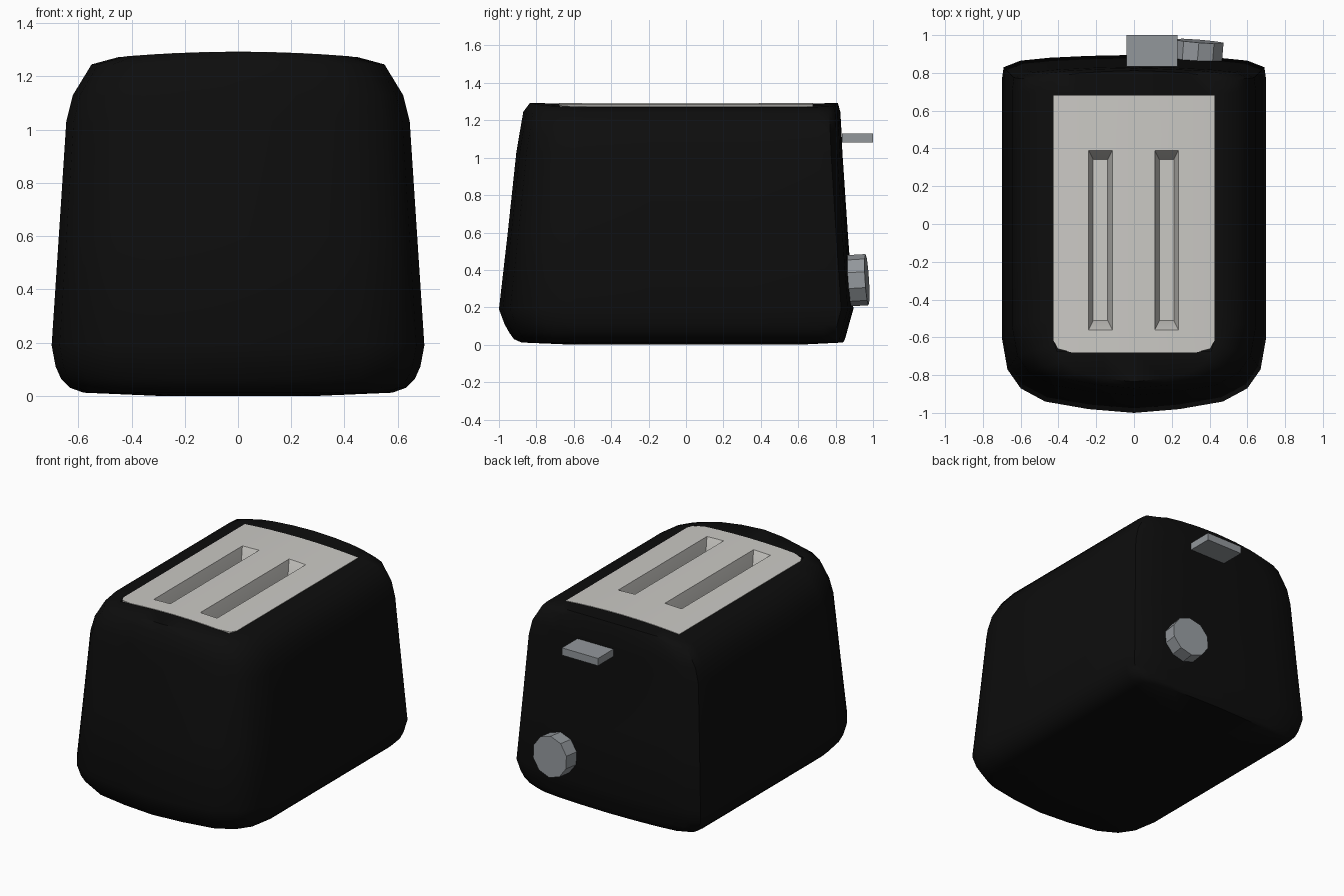
import bpy, bmesh, math
from mathutils import Matrix, Vector

if "Cube" in bpy.data.objects:
    bpy.data.objects.remove(bpy.data.objects["Cube"], do_unlink=True)


def material(name, rgb):
    m = bpy.data.materials.new(name)
    m.use_nodes = True
    m.diffuse_color = (*rgb, 1)
    m.node_tree.nodes["Principled BSDF"].inputs["Base Color"].default_value = (*rgb, 1)
    return m


def finish(name, bm, mat, angle):
    bmesh.ops.recalc_face_normals(bm, faces=bm.faces)
    mesh = bpy.data.meshes.new(name)
    bm.to_mesh(mesh)
    bm.free()
    mesh.materials.append(mat)
    obj = bpy.data.objects.new(name, mesh)
    bpy.context.collection.objects.link(obj)
    bpy.ops.object.select_all(action="DESELECT")
    obj.select_set(True)
    bpy.context.view_layer.objects.active = obj
    bpy.ops.object.shade_smooth_by_angle(angle=math.radians(angle))
    return obj


black = material("black enamel", (0.004, 0.004, 0.004))
cream = material("warm white plate", (0.6, 0.59, 0.56))
grey = material("grey metal", (0.29, 0.31, 0.33))


def crown(x):
    return 1.292 - 0.1 * x * x


# Body: half outline of the widest level, back centre round to front centre
HALF = [(0, .895), (.24, .89), (.45, .88), (.6, .865), (.69, .83), (.7, .76), (.7, .35), (.7, -.2),
        (.7, -.6), (.67, -.77), (.6, -.87), (.47, -.94), (.24, -.98), (0, -1)]
OUTLINE = HALF + [(-x, y) for x, y in HALF[-2:0:-1]]

# Levels: height, half width, front depth, back depth
LEVELS = [(0, .3, .6, .6), (.012, .58, .88, .84), (.03, .63, .92, .85), (.065, .665, .945, .86),
          (.11, .685, .97, .872), (.19, .7, 1, .895), (.6, .673, .953, .865), (1.03, .645, .907, .836),
          (1.13, .62, .89, .832), (1.245, .55, .87, .825), (1.272, .45, .835, .812)]

bm = bmesh.new()
rings = []
for z, width, front, back in LEVELS:
    ring = []
    for x, y in OUTLINE:
        px = x / .7 * width
        lift = crown(px) - crown(width) if z > 1.25 else 0
        ring.append(bm.verts.new((px, y / .895 * back if y > 0 else y * front, z + lift)))
    rings.append(ring)

# Rim that frames the top plate
rim = []
for x, y in OUTLINE:
    px = max(-.42, min(.42, x * .68))
    py = max(-.675, min(.675, y * .82))
    rim.append(bm.verts.new((px, py, crown(px) - .002)))
rings.append(rim)
for low, high in zip(rings, rings[1:]):
    for i in range(len(low)):
        j = (i + 1) % len(low)
        bm.faces.new((low[i], low[j], high[j], high[i]))
bm.faces.new(rings[0])
finish("body", bm, black, 50)

# Top plate: crowned grid with two sunken slots and clipped front corners
XS = [-.425, -.33, -.24, -.115, 0, .11, .235, .33, .425]
YS = [-.68, -.62, -.56, .39, .68]
bm = bmesh.new()
grid = []
for y in YS:
    row = []
    for x in XS:
        corner = y == YS[0] and abs(x) > .42
        px, py = (math.copysign(.405, x), -.66) if corner else (x, y)
        row.append(bm.verts.new((px, py, crown(px) + .001)))
    grid.append(row)
slots = []
for r in range(len(YS) - 1):
    for c in range(len(XS) - 1):
        face = bm.faces.new((grid[r][c], grid[r][c + 1], grid[r + 1][c + 1], grid[r + 1][c]))
        if r == 2 and c in (2, 5):
            slots.append(face)
edge = [e for e in bm.edges if e.is_boundary]
skirt = bmesh.ops.extrude_edge_only(bm, edges=edge)["geom"]
bmesh.ops.translate(bm, verts=[g for g in skirt if isinstance(g, bmesh.types.BMVert)], vec=(0, 0, -.015))
for depth, narrow in ((.05, .012), (.07, .012)):
    slots = bmesh.ops.extrude_discrete_faces(bm, faces=slots)["faces"]
    for face in slots:
        mid = face.calc_center_median()
        for v in face.verts:
            v.co.x -= math.copysign(narrow, v.co.x - mid.x)
            v.co.y -= math.copysign(narrow * 2, v.co.y - mid.y)
            v.co.z -= depth
finish("top_plate", bm, cream, 40)

# Push lever on the back
bm = bmesh.new()
bmesh.ops.create_cube(bm, size=1, matrix=Matrix.Translation((.095, .9175, 1.105)) @ Matrix.Diagonal((.27, .165, .05, 1)))
finish("lever", bm, grey, 20)

# Browning knob, tilted with the back wall
bm = bmesh.new()
axis = Vector((.08, 1, .06)).to_track_quat("Z", "Y").to_matrix().to_4x4()
bmesh.ops.create_cone(bm, cap_ends=True, segments=10, radius1=.137, radius2=.137, depth=.1,
                      matrix=Matrix.Translation((.34, .918, .345)) @ axis)
finish("knob", bm, grey, 20)
